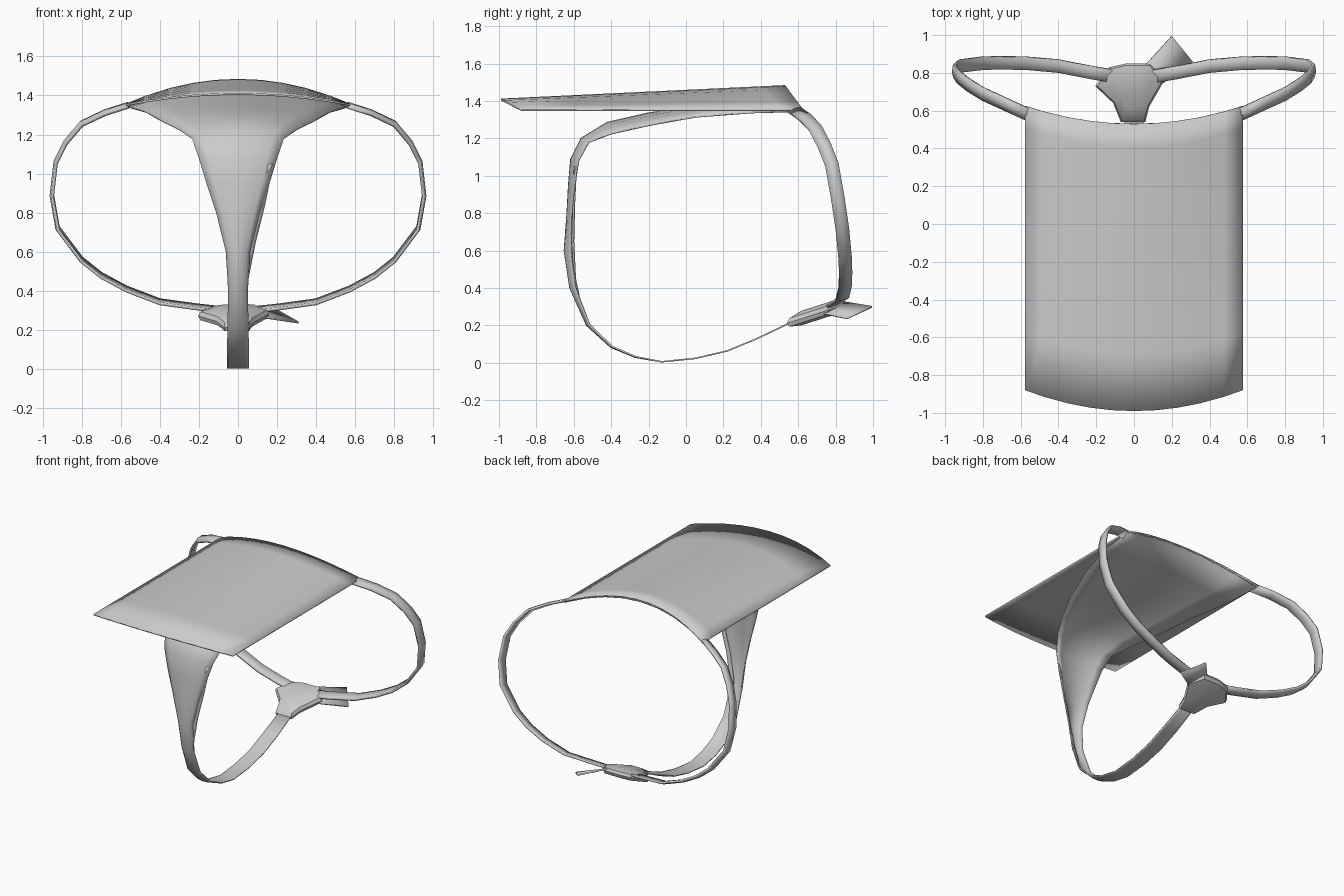
import bpy, bmesh
from mathutils import Vector

cloth = bpy.data.materials.new("pale_grey_cloth")
cloth.diffuse_color = (0.6, 0.6, 0.6, 1)


def finish(name, bm, smooth=True):
    bmesh.ops.recalc_face_normals(bm, faces=bm.faces)
    for f in bm.faces:
        f.smooth = smooth
    me = bpy.data.meshes.new(name)
    bm.to_mesh(me)
    bm.free()
    me.materials.append(cloth)
    ob = bpy.data.objects.new(name, me)
    bpy.context.collection.objects.link(ob)
    return ob


def sheet(name, rows, thick):
    """Cloth sheet from rows of points, given a little thickness."""
    bm = bmesh.new()
    grid = [[bm.verts.new(p) for p in row] for row in rows]
    for a, b in zip(grid, grid[1:]):
        for i in range(len(a) - 1):
            bm.faces.new((a[i], a[i + 1], b[i + 1], b[i]))
    ob = finish(name, bm)
    m = ob.modifiers.new("thickness", 'SOLIDIFY')
    m.thickness = thick
    m.offset = 0
    return ob


def lerp(a, b, t):
    return a + (b - a) * t


# Apron: arched sheet with bowed front and back edges
W = 0.575
cols = [-1, -0.83, -0.6, -0.4, -0.2, 0, 0.2, 0.4, 0.6, 0.83, 1]
rows = []
for t in (0, 0.2, 0.4, 0.6, 0.8, 0.92, 1):
    row = []
    for u in cols:
        y = lerp(-0.99 + 0.11 * u * u, 0.53 + 0.095 * u * u, t)
        crown = lerp(1.408, 1.48, t)
        row.append((u * W, y, lerp(crown, 1.352, u * u)))
    rows.append(row)
sheet("apron", rows, 0.01)

# Front panel: centre y, centre z, edge y, edge z, half width
stations = [
    (0.53, 1.47, 0.61, 1.345, 0.57), (0.30, 1.43, 0.35, 1.338, 0.55),
    (0.05, 1.375, 0.05, 1.315, 0.47), (-0.20, 1.335, -0.20, 1.27, 0.39),
    (-0.42, 1.285, -0.40, 1.225, 0.30), (-0.56, 1.20, -0.52, 1.18, 0.235),
    (-0.615, 1.09, -0.575, 1.08, 0.20), (-0.627, 0.95, -0.595, 0.95, 0.16),
    (-0.635, 0.80, -0.61, 0.80, 0.11), (-0.65, 0.60, -0.615, 0.60, 0.06),
    (-0.62, 0.40, -0.59, 0.40, 0.048), (-0.53, 0.20, -0.515, 0.205, 0.052),
    (-0.40, 0.083, -0.395, 0.088, 0.056), (-0.27, 0.03, -0.27, 0.033, 0.056),
    (-0.13, 0.006, -0.13, 0.006, 0.055), (0.05, 0.024, 0.05, 0.024, 0.055),
    (0.22, 0.064, 0.22, 0.064, 0.055), (0.38, 0.13, 0.38, 0.13, 0.055),
    (0.60, 0.235, 0.60, 0.235, 0.05)]
rows = [[(u * w, lerp(yc, ye, u * u), lerp(zc, ze, u * u))
         for u in (-1, -0.75, -0.5, -0.25, 0, 0.25, 0.5, 0.75, 1)]
        for yc, zc, ye, ze, w in stations]
sheet("front_panel", rows, 0.008)

# Loose fold running down one edge of the panel
fold = [(0.18, -0.585, 1.05), (0.14, -0.595, 0.85), (0.09, -0.60, 0.65),
        (0.05, -0.59, 0.45), (0.035, -0.555, 0.28)]
sheet("side_fold", [[(x - 0.025, y - 0.012, z), (x, y, z)] for x, y, z in fold], 0.005)

# Waist band: half loop from apron corner to knot, mirrored
path = [(0.56, 0.58, 1.35), (0.68, 0.635, 1.312), (0.80, 0.69, 1.255),
        (0.88, 0.74, 1.16), (0.93, 0.78, 1.06), (0.95, 0.81, 0.89),
        (0.92, 0.835, 0.72), (0.80, 0.85, 0.56), (0.70, 0.852, 0.48),
        (0.57, 0.85, 0.41), (0.40, 0.835, 0.345), (0.22, 0.80, 0.32),
        (0.04, 0.77, 0.30)]
for side, label in ((1, "right"), (-1, "left")):
    rows = []
    for p in path:
        c = Vector((p[0] * side, p[1], p[2]))
        w = Vector((0, 0.034, 0.010))
        out = Vector((0.006 * side, 0, 0.004 if p[2] > 0.9 else -0.004))
        rows.append([c - w, c + out, c + w])
    sheet("waist_band_" + label, rows, 0.016)

# Knot: flattened lumpy star, sloping up to the back
outline = [(-0.07, 0.54), (0.06, 0.54), (0.08, 0.62), (0.16, 0.76), (0.09, 0.85),
           (-0.04, 0.85), (-0.13, 0.83), (-0.205, 0.73), (-0.11, 0.64)]


def slope(y):
    return 0.212 + (y - 0.54) * 0.32


bm = bmesh.new()
rings = []
for k, h in ((0.55, 0.042), (0.93, 0.022), (1, 0), (0.93, -0.022), (0.55, -0.036)):
    ring = []
    for x, y in outline:
        px, py = lerp(-0.02, x, k), lerp(0.71, y, k)
        ring.append(bm.verts.new((px, py, slope(py) + h)))
    rings.append(ring)
n = len(outline)
for a, b in zip(rings, rings[1:]):
    for i in range(n):
        j = (i + 1) % n
        bm.faces.new((a[i], a[j], b[j], b[i]))
bm.faces.new(rings[0])
bm.faces.new(rings[-1][::-1])
knot = finish("knot", bm)
bpy.context.view_layer.objects.active = knot
knot.select_set(True)
bpy.ops.object.shade_smooth_by_angle(angle=0.6)

# Free cloth end sticking out of the knot
sheet("knot_tail", [[(0.02, 0.80, 0.325), (0.10, 0.70, 0.27)],
                    [(0.06, 0.84, 0.325), (0.15, 0.745, 0.262)],
                    [(0.20, 0.995, 0.30), (0.31, 0.86, 0.238)]], 0.01)
